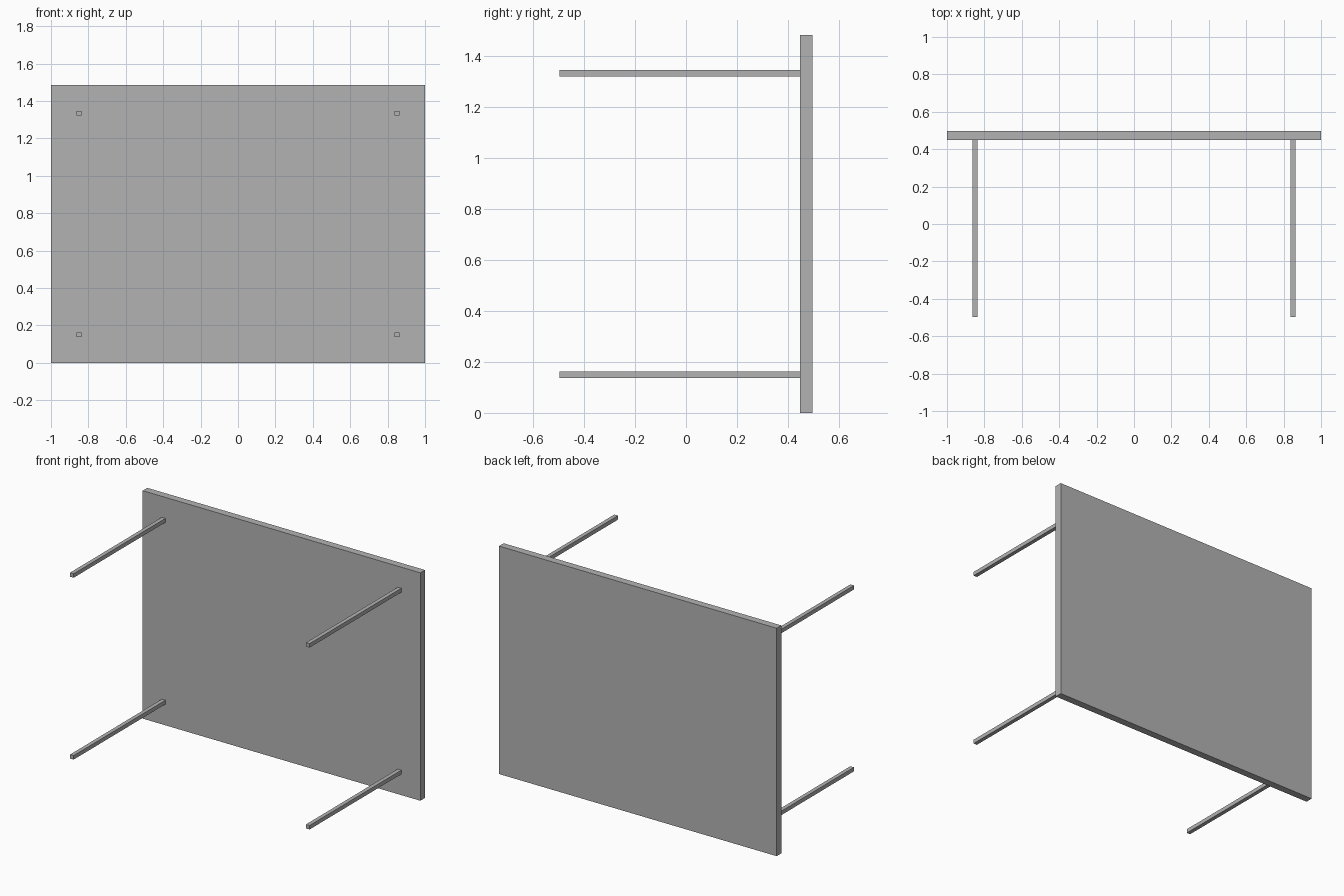
import bpy

# Remove the default cube
cube = bpy.data.objects.get("Cube")
if cube:
    bpy.data.objects.remove(cube, do_unlink=True)

# Plain grey material
grey = bpy.data.materials.new("plain_grey")
grey.use_nodes = True
colour = (0.45, 0.45, 0.45, 1)
grey.diffuse_color = colour
grey.node_tree.nodes["Principled BSDF"].inputs["Base Color"].default_value = colour

HEIGHT = 1.484
FRONT, BACK = -0.496, 0.496
TOP_THICKNESS = 0.048
LEG_WIDTH = 0.026
LEG_X, LEG_Z = 0.85, 0.592  # leg offsets from the centre of the top


def box(name, low, high):
    """Add a box spanning two opposite corners."""
    centre = [(a + b) / 2 for a, b in zip(low, high)]
    bpy.ops.mesh.primitive_cube_add(size=1, location=centre)
    ob = bpy.context.object
    ob.name = name
    ob.scale = [b - a for a, b in zip(low, high)]
    bpy.ops.object.transform_apply(location=False, rotation=False, scale=True)
    ob.data.materials.append(grey)
    return ob


# Table top, standing on its long edge
inner = BACK - TOP_THICKNESS
box("table_top", (-1, inner, 0), (1, BACK, HEIGHT))

# Four square legs pointing forwards
half = LEG_WIDTH / 2
for side, sx in (("left", 1), ("right", -1)):
    for level, sz in (("upper", 1), ("lower", -1)):
        x = sx * LEG_X
        z = HEIGHT / 2 + sz * LEG_Z
        box(f"{level}_{side}_leg", (x - half, FRONT, z - half), (x + half, inner, z + half))
